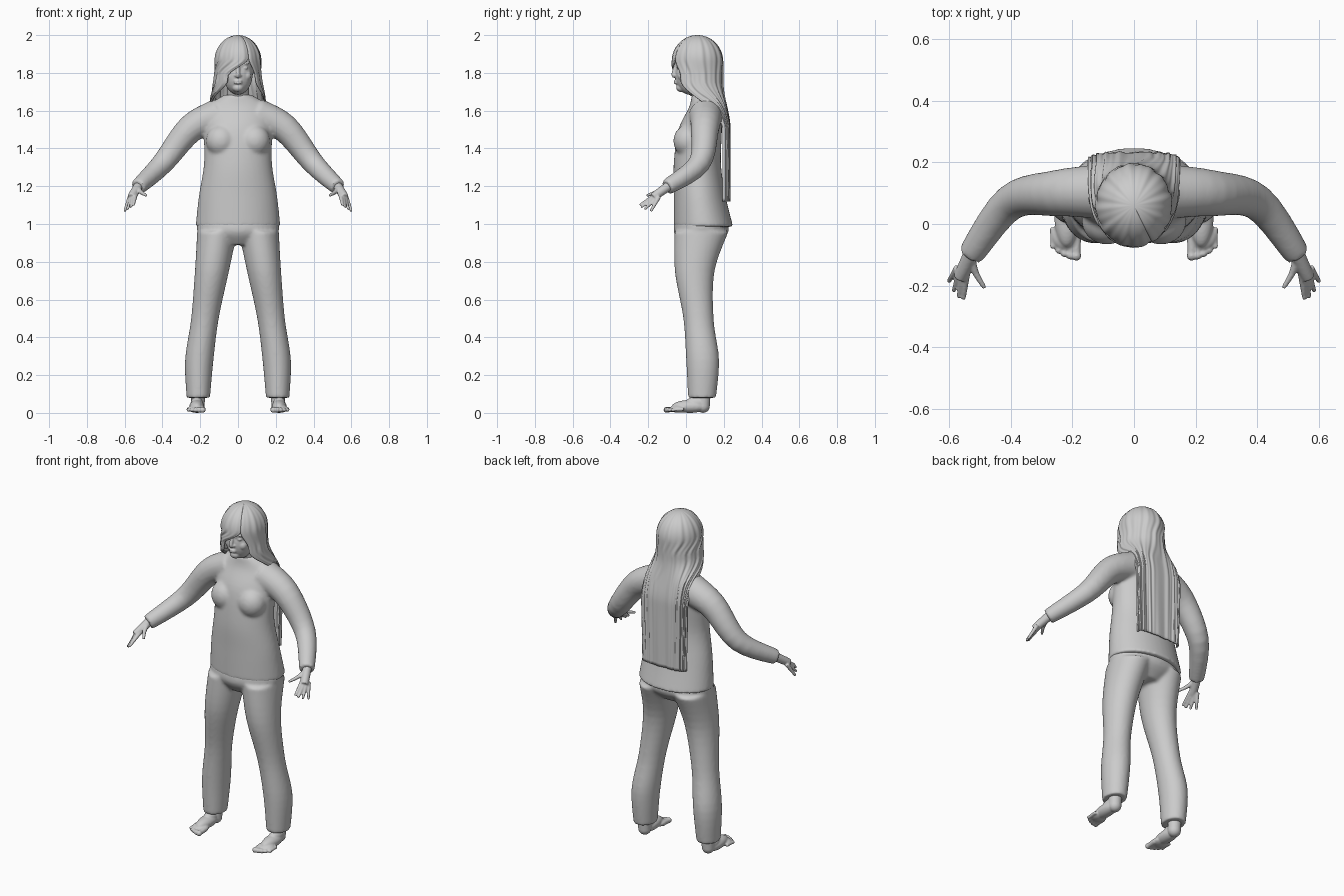
import bpy, bmesh
from math import sin, cos, pi, radians, sqrt, copysign
from mathutils import Vector, Matrix

cube = bpy.data.objects.get("Cube")
if cube:
    bpy.data.objects.remove(cube, do_unlink=True)

shade = (.6, .6, .6, 1)
grey = bpy.data.materials.new("light_grey")
grey.use_nodes = True
grey.diffuse_color = shade
grey.node_tree.nodes["Principled BSDF"].inputs["Base Color"].default_value = shade


def make_object(bm, name):
    """Turn a bmesh into a smooth shaded object."""
    bmesh.ops.recalc_face_normals(bm, faces=bm.faces)
    for face in bm.faces:
        face.smooth = True
    mesh = bpy.data.meshes.new(name)
    bm.to_mesh(mesh)
    bm.free()
    mesh.materials.append(grey)
    part = bpy.data.objects.new(name, mesh)
    bpy.context.collection.objects.link(part)
    return part


def fuse_mirrored(bm, name, voxel, softness):
    """Mirror the pieces in x and fuse them into one soft skin."""
    part = make_object(bm, name)
    mirror = part.modifiers.new("mirror", 'MIRROR')
    mirror.use_mirror_merge = False
    fuse = part.modifiers.new("fuse", 'REMESH')
    fuse.mode = 'VOXEL'
    fuse.voxel_size = voxel
    fuse.use_smooth_shade = True
    soften = part.modifiers.new("soften", 'SMOOTH')
    soften.iterations = softness


def spline(points, steps=5):
    """Smooth curve through a few points of any dimension."""
    points = [Vector(p) for p in points]
    padded = [points[0], *points, points[-1]]
    curve = []
    for before, start, end, after in zip(padded, padded[1:], padded[2:], padded[3:]):
        for step in range(steps):
            t = step / steps
            bend = (end - before) * (1 - t) - (after - start) * t
            blend = t * t * (3 - 2 * t)
            curve.append(start.lerp(end, blend) + bend * (t * (1 - t) / 2))
    return curve + [points[-1]]


def skin(bm, rings):
    """Bridge closed rings of points and cap both ends."""
    loops = [[bm.verts.new(p) for p in ring] for ring in rings]
    for low, high in zip(loops, loops[1:]):
        for i in range(len(low)):
            bm.faces.new((low[i - 1], low[i], high[i], high[i - 1]))
    bm.faces.new(loops[0])
    bm.faces.new(loops[-1])


def section(height, width, depth, x=0, y=0):
    """Horizontal ellipse given by its half width and half depth."""
    return height, width, depth, x, y


def loft(bm, sections, sides=40):
    angles = [2 * pi * i / sides for i in range(sides)]
    skin(bm, [[(x + width * cos(a), y + depth * sin(a), z) for a in angles]
              for z, width, depth, x, y in spline(sections)])


def limb(bm, joints, start, end, sides=20):
    """Tapered tube along a smooth path through the joints."""
    path = spline(joints)
    rings = []
    for k, center in enumerate(path):
        along = path[min(k + 1, len(path) - 1)] - path[max(k - 1, 0)]
        across = along.cross(Vector((0, 1, .3))).normalized()
        other = along.cross(across).normalized()
        radius = start + (end - start) * k / (len(path) - 1)
        angles = [2 * pi * i / sides for i in range(sides)]
        rings.append([center + radius * (across * cos(a) + other * sin(a)) for a in angles])
    skin(bm, rings)


def ball(bm, center, radii):
    place = Matrix.Translation(center) @ Matrix.Diagonal((*radii, 1))
    bmesh.ops.create_uvsphere(bm, u_segments=28, v_segments=18, radius=1, matrix=place)


# Shirt: body, bust and sleeve with cuff
wrist = Vector((.53, -.1, 1.195))
bm = bmesh.new()
loft(bm, [section(height=.985, width=.225, depth=.157, y=.093),
          section(height=1.15, width=.207, depth=.137, y=.072),
          section(height=1.32, width=.18, depth=.125, y=.06),
          section(height=1.5, width=.18, depth=.115, y=.075),
          section(height=1.62, width=.16, depth=.083, y=.1),
          section(height=1.685, width=.07, depth=.06, y=.09)])
ball(bm, center=(.088, .01, 1.44), radii=(.082, .077, .085))
limb(bm, [(.1, .105, 1.575), (.25, .1, 1.505), (.4, .07, 1.32), wrist], start=.092, end=.042)
fuse_mirrored(bm, "shirt", voxel=.009, softness=8)

# Trousers: hips and leg
bm = bmesh.new()
loft(bm, [section(height=.89, width=.1, depth=.09, y=.07),
          section(height=.96, width=.214, depth=.145, y=.08),
          section(height=1.05, width=.2, depth=.13, y=.08)])
loft(bm, [section(height=.08, width=.062, depth=.074, x=.21, y=.085),
          section(height=.28, width=.075, depth=.087, x=.205, y=.088),
          section(height=.5, width=.073, depth=.08, x=.175, y=.066),
          section(height=.75, width=.09, depth=.105, x=.138, y=.046),
          section(height=.96, width=.106, depth=.143, x=.11, y=.082)])
fuse_mirrored(bm, "trousers", voxel=.009, softness=6)

# Bare feet with toes
bm = bmesh.new()
ankle = Vector((.212, .095, .14))
heel = Vector((.212, .09, .036))
limb(bm, [ankle, heel], start=.038, end=.036)
ball(bm, center=heel, radii=(.036, .036, .036))
ball(bm, center=(.218, .02, .034), radii=(.04, .095, .034))
ball(bm, center=(.218, .055, .05), radii=(.033, .06, .036))
ball(bm, center=(.22, -.04, .022), radii=(.047, .045, .021))
for toe in range(5):
    size = .016 - .0015 * toe
    tip = Vector((.187 + .019 * toe, -.103 + .002 * toe * toe, .016))
    limb(bm, [tip + Vector((0, .06, .004)), tip], start=size, end=size * .85, sides=12)
    ball(bm, center=tip, radii=(size, size, size))
fuse_mirrored(bm, "feet", voxel=.0045, softness=3)

# Hands: palm, four fanned fingers and a thumb
bm = bmesh.new()
palm = Vector((.565, -.175, 1.142))
limb(bm, [wrist + (wrist - palm) * .3, wrist.lerp(palm, .6), palm], start=.026, end=.021)
for finger in range(4):
    root = Vector((.542 + .01 * finger, -.155 + .004 * finger, 1.157 - .004 * finger))
    tip = Vector((.553 + .016 * finger, -.245 + .0065 * finger * finger, 1.1 - .011 * finger))
    limb(bm, [root, root.lerp(tip, .5), tip], start=.013, end=.007, sides=10)
limb(bm, [wrist, (.515, -.155, 1.17), (.484, -.208, 1.15)], start=.016, end=.007, sides=10)
fuse_mirrored(bm, "hands", voxel=.0045, softness=3)

# Head: skull, jaw, chin, neck and facial features
bm = bmesh.new()
ball(bm, center=(0, .055, 1.86), radii=(.097, .112, .12))
ball(bm, center=(0, .018, 1.79), radii=(.077, .075, .105))
ball(bm, center=(0, -.025, 1.722), radii=(.03, .027, .024))
limb(bm, [(0, .1, 1.63), (0, .07, 1.78)], start=.06, end=.057)
limb(bm, [(0, -.05, 1.85), (0, -.066, 1.795), (0, -.058, 1.782)], start=.009, end=.013)
for lip in (1.757, 1.746):
    ball(bm, center=(0, -.051, lip), radii=(.022, .014, .006))
nostril, eye, brow, cheek = (.012, -.055, 1.786), (.036, -.04, 1.826), (.036, -.041, 1.849), (.045, -.018, 1.785)
ball(bm, center=nostril, radii=(.008, .011, .008))
ball(bm, center=eye, radii=(.016, .01, .008))
ball(bm, center=brow, radii=(.024, .01, .005))
ball(bm, center=cheek, radii=(.026, .026, .028))
fuse_mirrored(bm, "head", voxel=.0045, softness=2)


def ramp(z, top, bottom):
    """Ease from zero at the top height to one at the bottom height."""
    t = max(0, min(1, (top - z) / (top - bottom)))
    return t * t * (3 - 2 * t)


# Long hair: a domed cap parted over the face that flattens into a sheet down the back
crown, temple, hair_end, columns = 2, 1.86, 1.12, 120
dome = crown - temple
heights = [temple + dome * cos(pi / 2 * k / 14) for k in range(14)]
heights += [temple + (hair_end - temple) * k / 40 for k in range(41)]
bm = bmesh.new()
grid = []
for z in heights:
    swell = sqrt(max(0, 1 - (max(0, z - temple) / dome) ** 2))
    parting, falling = ramp(z, 1.88, 1.78), ramp(z, 1.76, 1.5)
    opening = ramp(z, 1.76, 1.6)
    width = swell * (.123 + .027 * ramp(z, 1.82, 1.6) - .008 * ramp(z, 1.5, hair_end))
    depth = swell * (.135 - .102 * falling)
    middle = .06 + .14 * falling
    # The hair runs from the parting around the back to the far side of the face
    first = radians(28 + 20 * parting + 37 * opening)
    last = radians(388 - 55 * parting - 58 * opening)
    square = 1 - .4 * opening
    line = []
    for i in range(columns + 1):
        t = i / columns
        angle = first + (last - first) * t
        side, back = sin(angle), -cos(angle)
        # Shallow grooves suggest separate locks
        groove = swell * (.002 * sin(75 * t + 3 * z) + .0015 * sin(131 * t))
        line.append(bm.verts.new((copysign(abs(side) ** square, side) * (width + groove),
                                  middle + copysign(abs(back) ** square, back) * (depth + groove), z)))
    grid.append(line)
for upper, lower in zip(grid, grid[1:]):
    for i in range(columns):
        bm.faces.new((upper[i], upper[i + 1], lower[i + 1], lower[i]))
bmesh.ops.remove_doubles(bm, verts=bm.verts, dist=.00005)
thickness = make_object(bm, "long_hair").modifiers.new("thickness", 'SOLIDIFY')
thickness.thickness = .008
thickness.offset = -1
